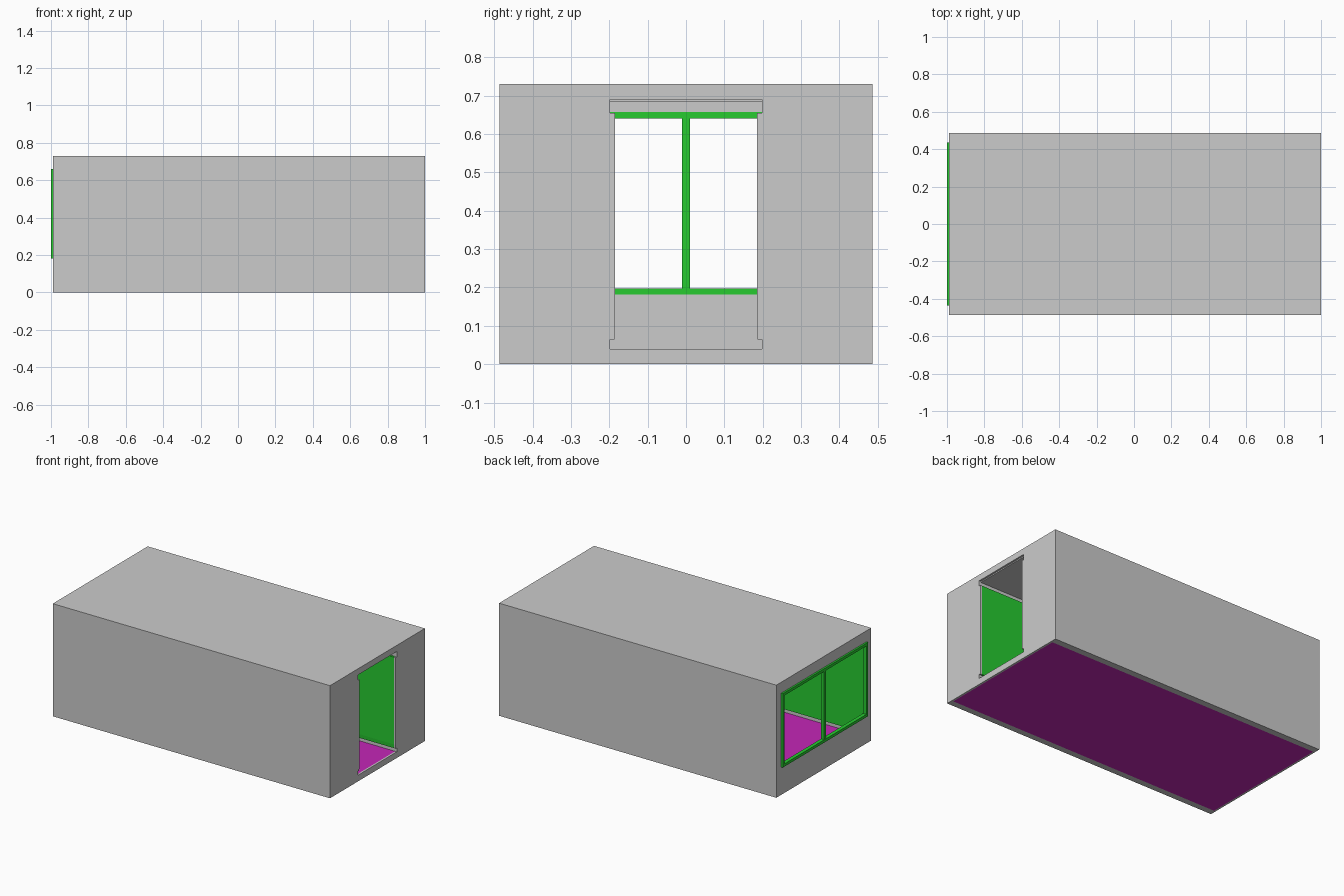
import bpy, bmesh

if "Cube" in bpy.data.objects:
    bpy.data.objects.remove(bpy.data.objects["Cube"])

X0, X1 = -0.988, 1.0      # outer ends of the room shell
H, TOP = 0.486, 0.73      # half width and height
T = 0.012                 # end wall thickness
COR = 0.35                # where the entry corridor opens into the room


def material(name, rgb):
    m = bpy.data.materials.new(name)
    m.diffuse_color = (*rgb, 1)
    m.use_nodes = True
    m.node_tree.nodes["Principled BSDF"].inputs["Base Color"].default_value = m.diffuse_color
    return m


GREEN = material("green", (0.02, 0.6, 0.03))
MAGENTA = material("magenta", (0.55, 0.02, 0.47))


def prism(name, half, x0, x1, mat=None):
    """Extrude a half profile (y, z) along x, mirrored about y = 0."""
    bm = bmesh.new()
    n = len(half)
    for s in (1, -1):
        a = [bm.verts.new((x0, s * y, z)) for y, z in half]
        b = [bm.verts.new((x1, s * y, z)) for y, z in half]
        bm.faces.new(a)
        bm.faces.new(b[::-1])
        for i in range(n):
            j = (i + 1) % n
            if half[i][0] == 0 and half[j][0] == 0:
                continue  # open seam on the centre line
            bm.faces.new((a[i], b[i], b[j], a[j]))
    bmesh.ops.remove_doubles(bm, verts=bm.verts, dist=1e-5)
    bmesh.ops.recalc_face_normals(bm, faces=bm.faces)
    me = bpy.data.meshes.new(name)
    bm.to_mesh(me)
    bm.free()
    ob = bpy.data.objects.new(name, me)
    bpy.context.collection.objects.link(ob)
    if mat:
        me.materials.append(mat)
    return ob


def rect(y0, y1, z0, z1):
    return [(y0, z0), (y1, z0), (y1, z1), (y0, z1)]


# Corridor side outline: recessed at the skirting and at the ceiling
side = [(0.198, 0.69), (0.198, 0.655), (0.185, 0.655), (0.185, 0.09),
        (0.187, 0.065), (0.198, 0.065), (0.198, 0.04)]

# Side walls and ceiling
prism("walls_and_ceiling", [(0, TOP), (H, TOP), (H, 0), (0.445, 0),
                            (0.445, 0.683), (0, 0.683)], X0 + T, X1 - T)

# Floor slab
prism("floor", rect(0, 0.445, 0, 0.04), X0 + T, X1 - T, MAGENTA)

# End wall with the door opening
prism("door_wall", [(0, 0), (H, 0), (H, TOP), (0, TOP), (0, 0.69)]
      + side + [(0, 0.04)], X1 - T, X1)

# End wall with the window opening
prism("window_wall", [(0, 0), (H, 0), (H, TOP), (0, TOP), (0, 0.657),
                      (0.437, 0.657), (0.437, 0.182), (0, 0.182)], X0, X0 + T)

# Solid blocks beside the corridor, with green cladding
prism("corridor_blocks", rect(0.198, 0.445, 0.04, 0.683), COR + 0.013, X1 - T)
prism("corridor_cladding", [(0.198, 0.655), (0.185, 0.655), (0.185, 0.09),
                            (0.187, 0.065), (0.198, 0.065)], COR, X1 - T, GREEN)
prism("corridor_end_cladding", rect(0.198, 0.445, 0.065, 0.655), COR, COR + 0.013, GREEN)

# Green cladding of the main room
prism("room_cladding", rect(0.435, 0.445, 0.065, 0.655), X0 + T, COR, GREEN)

# Window frame: outer ring and mullion
prism("window_frame", [(0, 0.18), (0.437, 0.18), (0.437, 0.659), (0, 0.659),
                       (0, 0.641), (0.419, 0.641), (0.419, 0.198), (0, 0.198)],
      -1.0, X0 + T, GREEN)
prism("window_mullion", rect(0, 0.011, 0.198, 0.641), -0.997, X0 + T, GREEN)
